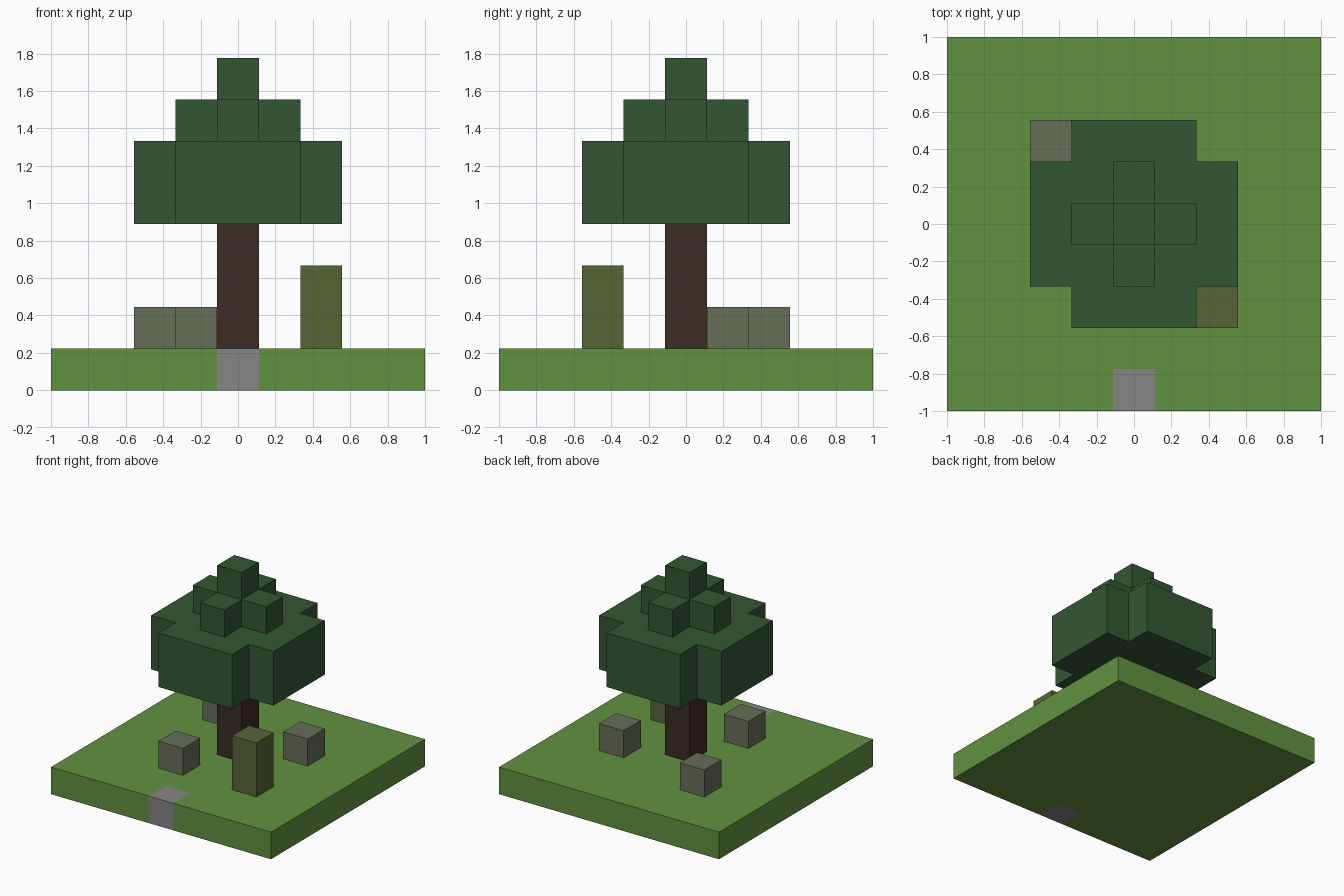
import bpy
import bmesh

U = 2 / 9  # edge of one block; the base is nine blocks wide

default = bpy.data.objects.get("Cube")
if default:
    bpy.data.objects.remove(default, do_unlink=True)


def material(name, r, g, b):
    linear = [((c / 255 + 0.055) / 1.055) ** 2.4 for c in (r, g, b)]
    mat = bpy.data.materials.new(name)
    mat.use_nodes = True
    mat.diffuse_color = (*linear, 1)
    mat.node_tree.nodes["Principled BSDF"].inputs["Base Color"].default_value = (*linear, 1)
    return mat


grass = material("grass green", 98, 145, 65)
leaf = material("leaf green", 52, 86, 52)
bark = material("dark bark", 59, 44, 35)
moss = material("olive moss", 86, 101, 53)
stone = material("mossy stone", 103, 110, 89)
paving = material("path grey", 134, 134, 134)


def finish(name, bm, *mats):
    mesh = bpy.data.meshes.new(name)
    bmesh.ops.recalc_face_normals(bm, faces=bm.faces)
    bm.to_mesh(mesh)
    bm.free()
    for mat in mats:
        mesh.materials.append(mat)
    obj = bpy.data.objects.new(name, mesh)
    bpy.context.collection.objects.link(obj)
    return obj


def prism(outline, bottom, top):
    """Extrude an outline upwards; all sizes are in blocks."""
    bm = bmesh.new()
    face = bm.faces.new([bm.verts.new((x * U, y * U, bottom * U)) for x, y in outline])
    extruded = bmesh.ops.extrude_face_region(bm, geom=[face], use_keep_orig=True)["geom"]
    verts = [v for v in extruded if isinstance(v, bmesh.types.BMVert)]
    bmesh.ops.translate(bm, verts=verts, vec=(0, 0, (top - bottom) * U))
    return bm


def square(x, y, half):
    return [(x - half, y - half), (x + half, y - half),
            (x + half, y + half), (x - half, y + half)]


def cross(outer, inner):
    """Square outline with its four corners notched out."""
    arm = [(outer, -inner), (outer, inner), (inner, inner)]
    points = []
    for _ in range(4):
        points += arm
        arm = [(-y, x) for x, y in arm]
    return points


# Ground slab, cut so that the path block at the front edge has its own faces
bm = prism(square(0, 0, 4.5), 0, 1)
for co, no in (((-U / 2, 0, 0), (1, 0, 0)), ((U / 2, 0, 0), (1, 0, 0)),
               ((0, -1 + U, 0), (0, 1, 0))):
    bmesh.ops.bisect_plane(bm, geom=bm.verts[:] + bm.edges[:] + bm.faces[:],
                           plane_co=co, plane_no=no)
for f in bm.faces:
    c = f.calc_center_median()
    f.material_index = int(abs(c.x) < U / 2 and c.y < -1 + U)
finish("ground", bm, grass, paving)

# Tree: trunk and three tiers of leaves
finish("trunk", prism(square(0, 0, 0.5), 1, 4), bark)
finish("lower_leaves", prism(cross(2.5, 1.5), 4, 6), leaf)
finish("middle_leaves", prism(cross(1.5, 0.5), 6, 7), leaf)
finish("top_leaves", prism(square(0, 0, 0.5), 7, 8), leaf)

# Mossy post and scattered rocks
finish("mossy_post", prism(square(2, -2, 0.5), 1, 3), moss)
for name, x, y in (("front_rock", -1, -2), ("side_rock", 2, 1), ("back_rock", -2, 2)):
    finish(name, prism(square(x, y, 0.5), 1, 2), stone)
